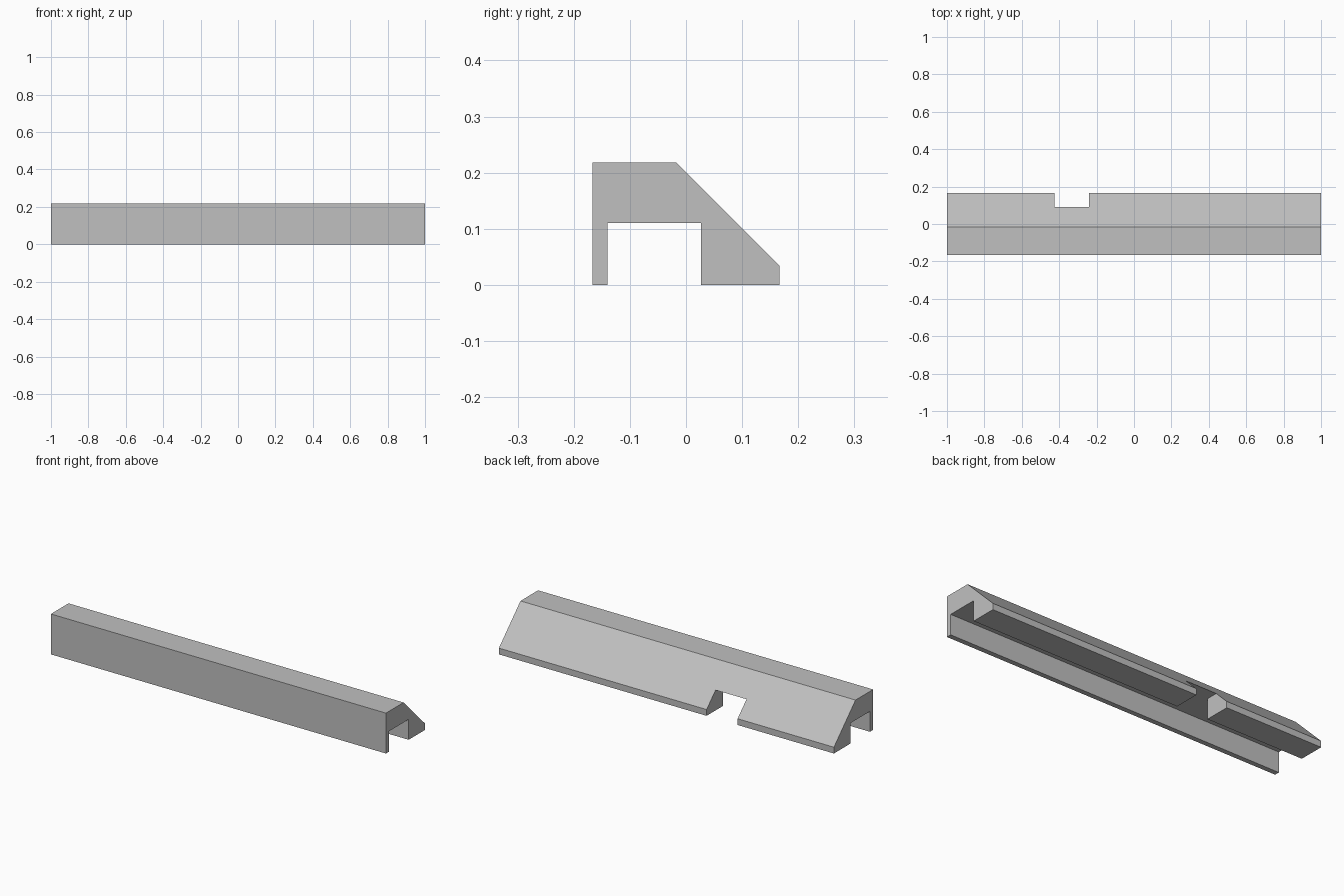
import bpy
import bmesh
from mathutils import Vector

default = bpy.data.objects.get("Cube")
if default:
    bpy.data.objects.remove(default, do_unlink=True)


def prism(name, outline, direction):
    """Solid made by sweeping a closed outline along a direction."""
    bm = bmesh.new()
    face = bm.faces.new([bm.verts.new(p) for p in outline])
    swept = bmesh.ops.extrude_face_region(bm, geom=[face])["geom"]
    verts = [v for v in swept if isinstance(v, bmesh.types.BMVert)]
    bmesh.ops.translate(bm, verts=verts, vec=Vector(direction))
    bmesh.ops.recalc_face_normals(bm, faces=bm.faces)
    mesh = bpy.data.meshes.new(name)
    bm.to_mesh(mesh)
    bm.free()
    obj = bpy.data.objects.new(name, mesh)
    bpy.context.collection.objects.link(obj)
    return obj


# Plain grey material
grey = bpy.data.materials.new("plain_grey")
grey.use_nodes = True
colour = (0.53, 0.53, 0.53, 1)
grey.diffuse_color = colour
grey.node_tree.nodes["Principled BSDF"].inputs["Base Color"].default_value = colour

# Rail body: side profile with a bevelled back, swept along x
half = 0.167
profile = [(-half, 0), (half, 0), (half, 0.034), (-0.017, 0.218), (-half, 0.218)]
rail = prism("bevelled_rail", [(-1, y, z) for y, z in profile], (2, 0, 0))
rail.data.materials.append(grey)

# Cutter: lengthwise groove with a side branch that opens through the back rib
front, back, ceiling = -0.14, 0.027, 0.11
notch_min, notch_max = -0.425, -0.24
plan = [(-1.1, front), (1.1, front), (1.1, back), (notch_max, back),
        (notch_max, 0.3), (notch_min, 0.3), (notch_min, back), (-1.1, back)]
cutter = prism("groove_cutter", [(x, y, -0.1) for x, y in plan], (0, 0, ceiling + 0.1))
cutter.hide_render = True

cut = rail.modifiers.new("groove", "BOOLEAN")
cut.operation = "DIFFERENCE"
cut.solver = "EXACT"
cut.object = cutter
bpy.context.view_layer.objects.active = rail
bpy.ops.object.modifier_apply(modifier=cut.name)
bpy.data.objects.remove(cutter, do_unlink=True)
